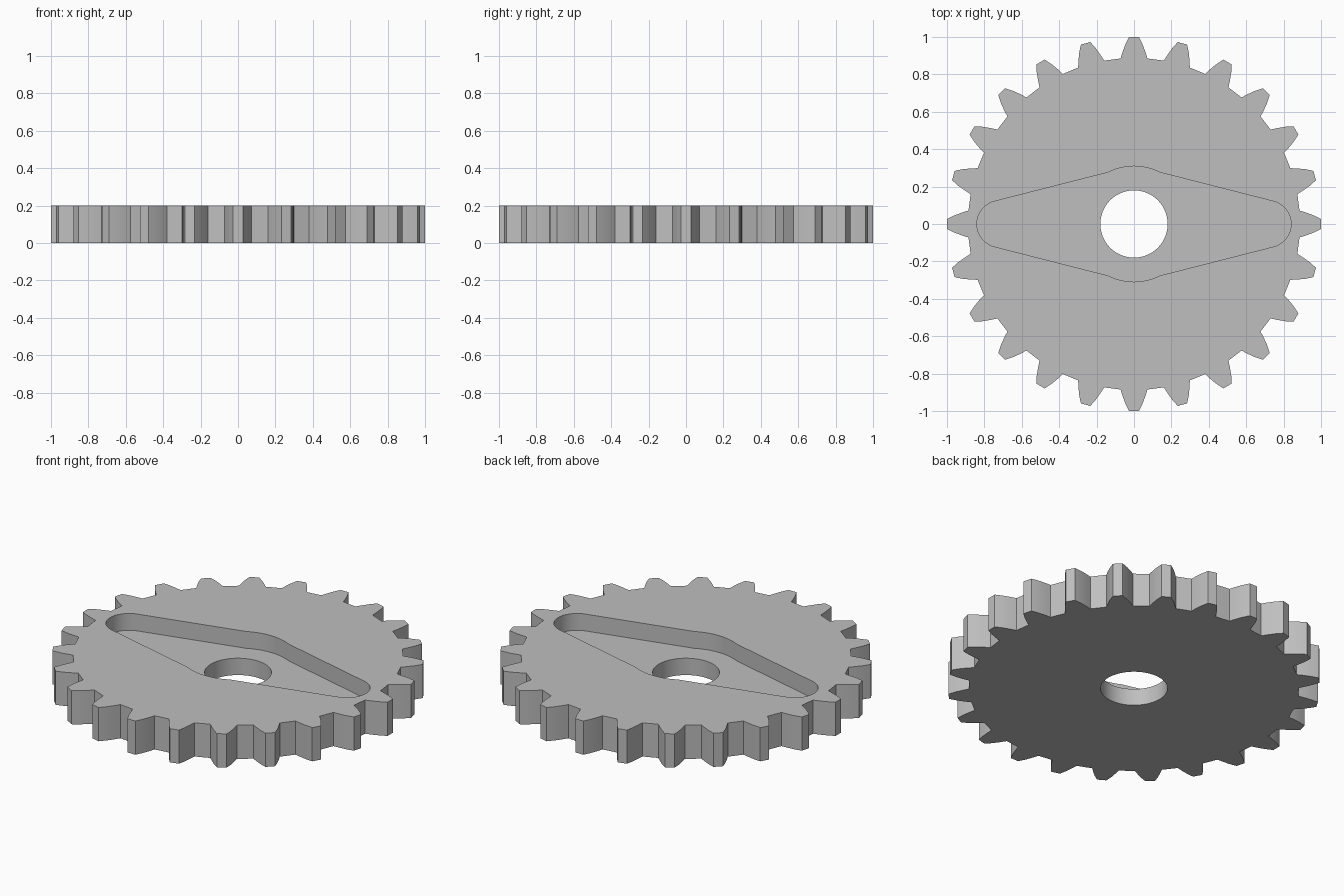
import bpy
import bmesh
from math import sin, cos, radians, pi
from mathutils import Matrix, Vector

cube = bpy.data.objects.get("Cube")
if cube:
    bpy.data.objects.remove(cube, do_unlink=True)

TEETH = 24
THICKNESS = 0.2
RECESS_DEPTH = 0.1
BORE_RADIUS = 0.18

steel = bpy.data.materials.new("grey_steel")
steel.use_nodes = True
grey = (0.52, 0.52, 0.52, 1)
steel.diffuse_color = grey
steel.node_tree.nodes["Principled BSDF"].inputs["Base Color"].default_value = grey


def arc(cx, radius, start, end, steps):
    """Points on an arc centred on the x axis, angles in degrees."""
    angles = [radians(start + (end - start) * i / steps) for i in range(steps + 1)]
    return [Vector((cx + radius * cos(a), radius * sin(a))) for a in angles]


def prism(name, outline, bottom, top):
    """Extrude a closed outline from one height to another."""
    bm = bmesh.new()
    face = bm.faces.new([bm.verts.new((p.x, p.y, bottom)) for p in outline])
    raised = bmesh.ops.extrude_face_region(bm, geom=[face])["geom"]
    verts = [v for v in raised if isinstance(v, bmesh.types.BMVert)]
    bmesh.ops.translate(bm, verts=verts, vec=(0, 0, top - bottom))
    bmesh.ops.recalc_face_normals(bm, faces=bm.faces)
    mesh = bpy.data.meshes.new(name)
    bm.to_mesh(mesh)
    bm.free()
    mesh.materials.append(steel)
    obj = bpy.data.objects.new(name, mesh)
    bpy.context.collection.objects.link(obj)
    return obj


# Toothed disc: one tooth with curved flanks, repeated around the rim
flank = [Vector(p) for p in ((0.885, 0.072), (0.92, 0.061), (0.96, 0.046), (1.0, 0.026))]
tooth = [Vector((p.x, -p.y)) for p in flank] + flank[::-1]
rim = [Matrix.Rotation(2 * pi * i / TEETH, 2) @ p for i in range(TEETH) for p in tooth]
gear = prism("gear", rim, 0, THICKNESS)

# Lever-shaped recess: round ends joined to a wider hub by straight edges
right_end = arc(0.715, 0.125, -75.5, 75.5, 24)
hub = arc(0, 0.309, 63, 117, 12)
half = right_end + hub
recess_outline = half + [-p for p in half]
recess_cutter = prism("recess_cutter", recess_outline, THICKNESS - RECESS_DEPTH, THICKNESS + 0.1)

# Central bore
bore_cutter = prism("bore_cutter", arc(0, BORE_RADIUS, 0, 354.375, 63), -0.1, THICKNESS + 0.2)

# Cut the recess and the bore out of the disc
bpy.ops.object.select_all(action="DESELECT")
bpy.context.view_layer.objects.active = gear
gear.select_set(True)
for cutter in (recess_cutter, bore_cutter):
    cutter.hide_render = True
    cut = gear.modifiers.new(cutter.name, "BOOLEAN")
    cut.operation = "DIFFERENCE"
    cut.solver = "EXACT"
    cut.object = cutter
    bpy.ops.object.modifier_apply(modifier=cut.name)
    bpy.data.objects.remove(cutter, do_unlink=True)

bpy.ops.object.shade_smooth_by_angle(angle=radians(25))
